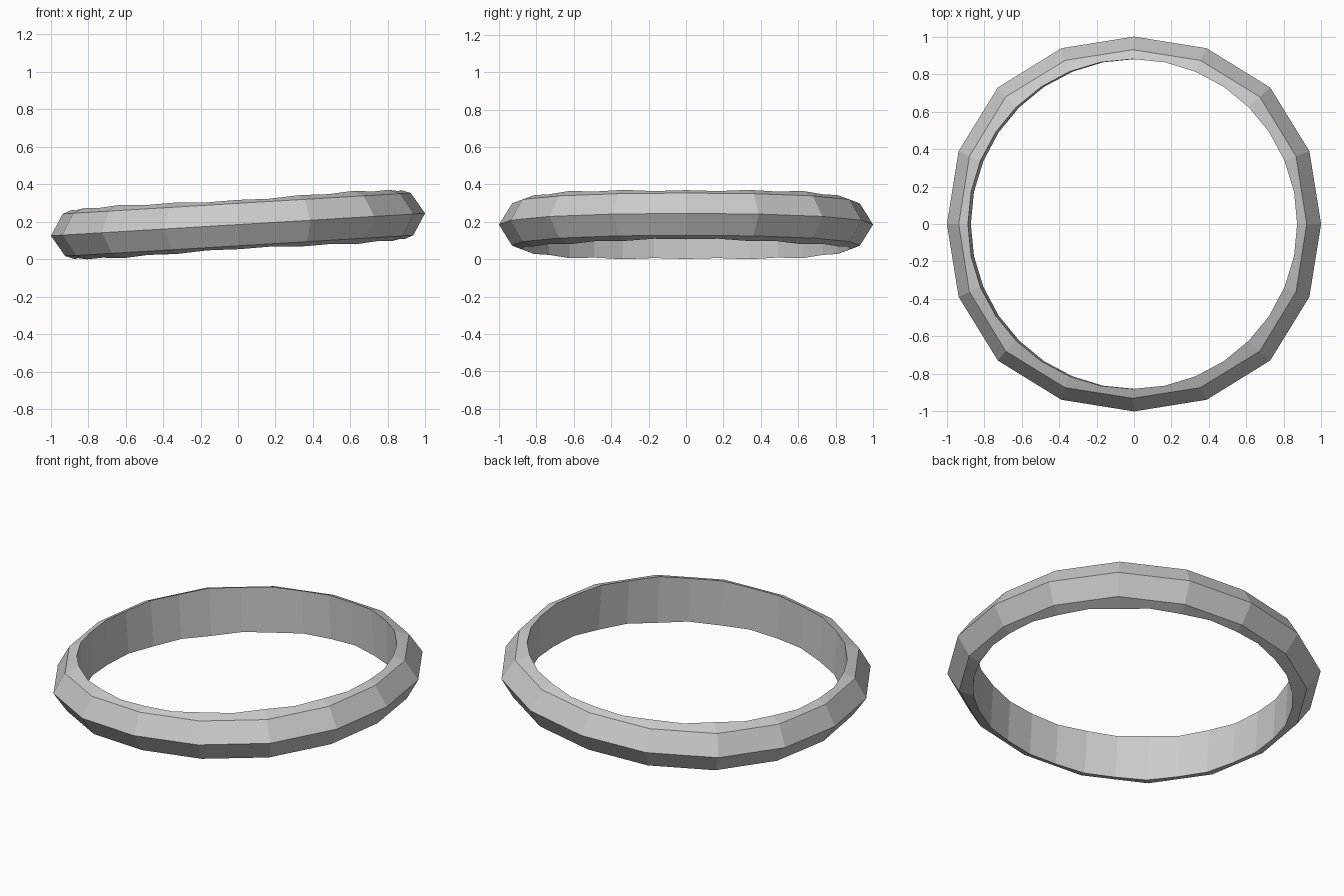
import bpy, bmesh, math
from mathutils import Matrix

if "Cube" in bpy.data.objects:
    bpy.data.objects.remove(bpy.data.objects["Cube"])

SEG = 16          # outer facets; the bore has twice as many
HOLE_R = 0.88
BEVEL_IN = 0.07   # rim edge to shoulder, radially
SHOULDER_Z = 0.113
SLOPE = 0.37      # rise of shoulder facets toward the bore


def rim_radius(i):
    # the outer rim is very slightly squarish
    return 1.0 + 0.03 * math.sin(math.tau * i / SEG * 2) ** 2


bm = bmesh.new()


def vert(r, a, z):
    return bm.verts.new((r * math.cos(a), r * math.sin(a), z))


step = math.tau / SEG
rim = [vert(rim_radius(i), i * step, 0) for i in range(SEG)]
shoulder, bore = {}, {}
for s in (1, -1):
    shoulder[s] = [vert(rim_radius(i) - BEVEL_IN, i * step, s * SHOULDER_Z)
                   for i in range(SEG)]
    bore[s] = []
    for k in range(2 * SEG):
        i = k // 2
        r = rim_radius(i) - BEVEL_IN
        if k % 2:
            r = (r + rim_radius(i + 1) - BEVEL_IN) / 2 * math.cos(step / 2)
        z = SHOULDER_Z + SLOPE * (r - HOLE_R)
        bore[s].append(vert(HOLE_R, k * step / 2, s * z))

# outer bevels and shoulder facets
for s in (1, -1):
    for i in range(SEG):
        j = (i + 1) % SEG
        sh, bo = shoulder[s], bore[s]
        bm.faces.new((rim[i], rim[j], sh[j], sh[i]))
        bm.faces.new((sh[i], sh[j], bo[2 * j], bo[2 * i + 1], bo[2 * i]))

# inner wall
for k in range(2 * SEG):
    n = (k + 1) % (2 * SEG)
    bm.faces.new((bore[1][k], bore[1][n], bore[-1][n], bore[-1][k]))

# slight tilt, then rest on the ground
bmesh.ops.recalc_face_normals(bm, faces=bm.faces)
bm.transform(Matrix.Rotation(-math.atan(0.06), 4, 'Y'))
low = min(v.co.z for v in bm.verts)
bm.transform(Matrix.Translation((0, 0, -low)))

mesh = bpy.data.meshes.new("ring_band")
bm.to_mesh(mesh)
bm.free()
bpy.context.collection.objects.link(bpy.data.objects.new("ring_band", mesh))
